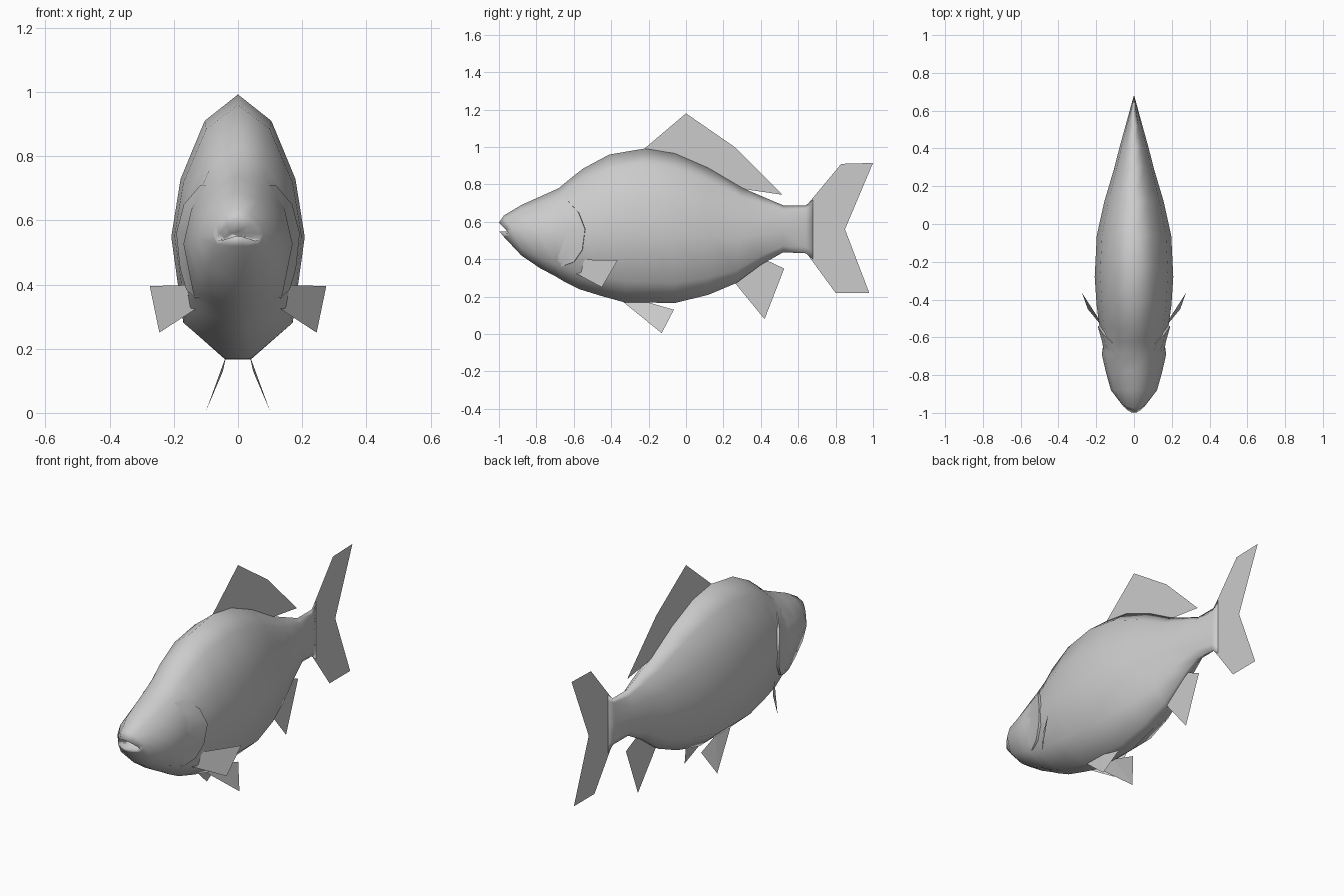
import bpy, bmesh
from mathutils import Vector
from mathutils.bvhtree import BVHTree

if "Cube" in bpy.data.objects:
    bpy.data.objects.remove(bpy.data.objects["Cube"])

grey = bpy.data.materials.new("fish_grey")
grey.diffuse_color = (0.6, 0.6, 0.6, 1)
grey.use_nodes = True
grey.node_tree.nodes["Principled BSDF"].inputs["Base Color"].default_value = grey.diffuse_color


def make(name, verts, faces, smooth=False, mirror=False):
    me = bpy.data.meshes.new(name)
    me.from_pydata(verts, [], faces)
    me.materials.append(grey)
    bm = bmesh.new()
    bm.from_mesh(me)
    bmesh.ops.recalc_face_normals(bm, faces=bm.faces)
    bm.to_mesh(me)
    bm.free()
    for p in me.polygons:
        p.use_smooth = smooth
    ob = bpy.data.objects.new(name, me)
    bpy.context.collection.objects.link(ob)
    if mirror:
        ob.modifiers.new("mirror", 'MIRROR')
    return ob


# Body cross-section: (share of half width, share of height), right side then left
half = [(0.5, 0.9), (0.86, 0.68), (1, 0.46), (0.82, 0.135), (0.2, 0)]
ring = [(0, 1)] + half + [(-x, t) for x, t in reversed(half)]
n = len(ring)

# Stations: bottom y, bottom z, top y, top z, half width, side setback, side droop
stations = [
    (-0.93, 0.55, -0.93, 0.565, 0.045, 0.01, 0.02),    # inside the mouth
    (-1.00, 0.55, -1.00, 0.595, 0.068, 0.05, 0.03),    # lips
    (-0.975, 0.52, -0.975, 0.633, 0.08, 0.04, 0.015),
    (-0.88, 0.42, -0.88, 0.69, 0.122, 0, 0),
    (-0.78, 0.352, -0.78, 0.735, 0.15, 0, 0),
    (-0.70, 0.31, -0.68, 0.78, 0.17, 0, 0),
    (-0.65, 0.28, -0.62, 0.83, 0.163, 0, 0),
    (-0.57, 0.24, -0.55, 0.885, 0.18, 0, 0),
    (-0.45, 0.203, -0.41, 0.96, 0.198, 0, 0),
    (-0.33, 0.17, -0.22, 0.992, 0.208, 0, 0),
    (-0.06, 0.166, -0.06, 0.966, 0.197, 0, 0),
    (0.12, 0.21, 0.12, 0.888, 0.157, 0, 0),
    (0.27, 0.273, 0.30, 0.782, 0.108, 0, 0),
    (0.40, 0.37, 0.41, 0.735, 0.077, 0, 0),
    (0.52, 0.437, 0.52, 0.688, 0.045, 0, 0),
    (0.64, 0.432, 0.64, 0.688, 0.012, 0, 0),
    (0.68, 0.40, 0.68, 0.72, 0.001, 0, 0),
]
verts, faces = [], []
for yb, zb, yt, zt, w, back, droop in stations:
    for x, t in ring:
        verts.append((x * w, yb + (yt - yb) * t + back * x * x,
                      zb + (zt - zb) * t - droop * x * x))
for s in range(len(stations) - 1):
    for i in range(n):
        j = (i + 1) % n
        faces.append((s * n + i, s * n + j, (s + 1) * n + j, (s + 1) * n + i))
faces.append(tuple(range(n)))
faces.append(tuple(range(len(verts) - n, len(verts))))
make("body", verts, faces, smooth=True)
skin = BVHTree.FromPolygons([Vector(v) for v in verts], faces)


# Gill covers: strips that follow the skin and lift towards the rear edge
def skin_x(y, z):
    return skin.ray_cast(Vector((1, y, z)), Vector((-1, 0, 0)))[0].x


gill_edge = [(-0.63, 0.71), (-0.575, 0.65), (-0.54, 0.56),
             (-0.555, 0.45), (-0.60, 0.385), (-0.67, 0.36)]
verts, faces = [], []
for k, (y, z) in enumerate(gill_edge):
    lift = 0.004 if k in (0, 5) else 0.013
    front = min(y - 0.03, -0.71)
    mid = (y + front) / 2
    verts += [(skin_x(front, z) - 0.002, front, z),
              (skin_x(mid, z) + lift * 0.6, mid, z),
              (skin_x(y, z) + lift, y, z),
              (skin_x(y, z) - 0.01, y + 0.004, z)]
for k in range(len(gill_edge) - 1):
    for c in range(3):
        a = k * 4 + c
        faces.append((a, a + 1, a + 5, a + 4))
gill = make("gill_covers", verts, faces, smooth=True, mirror=True)
bpy.context.view_layer.objects.active = gill
gill.select_set(True)
bpy.ops.object.shade_smooth_by_angle(angle=0.9)


# Flat fins on the centre line, given as (y, z) outlines
def centre_fin(name, outline):
    make(name, [(0, y, z) for y, z in outline], [tuple(range(len(outline)))])


centre_fin("dorsal_fin", [(-0.23, 0.985), (0, 1.18), (0.26, 1.0), (0.515, 0.745),
                          (0.31, 0.775), (0.12, 0.87), (-0.06, 0.95)])
centre_fin("tail_fin", [(0.645, 0.688), (0.83, 0.91), (1.0, 0.915), (0.85, 0.56),
                        (0.98, 0.22), (0.80, 0.22), (0.645, 0.432)])
centre_fin("anal_fin", [(0.26, 0.275), (0.42, 0.08), (0.525, 0.35), (0.43, 0.395)])

# Paired fins
make("pectoral_fins", [(0.13, -0.59, 0.325), (0.245, -0.45, 0.25),
                       (0.275, -0.365, 0.395), (0.165, -0.54, 0.398)],
     [(0, 1, 2, 3)], mirror=True)
make("pelvic_fins", [(0.038, -0.34, 0.175), (0.10, -0.13, 0.005),
                     (0.047, -0.065, 0.13), (0.038, -0.21, 0.172)],
     [(0, 1, 3), (1, 2, 3)], mirror=True)
